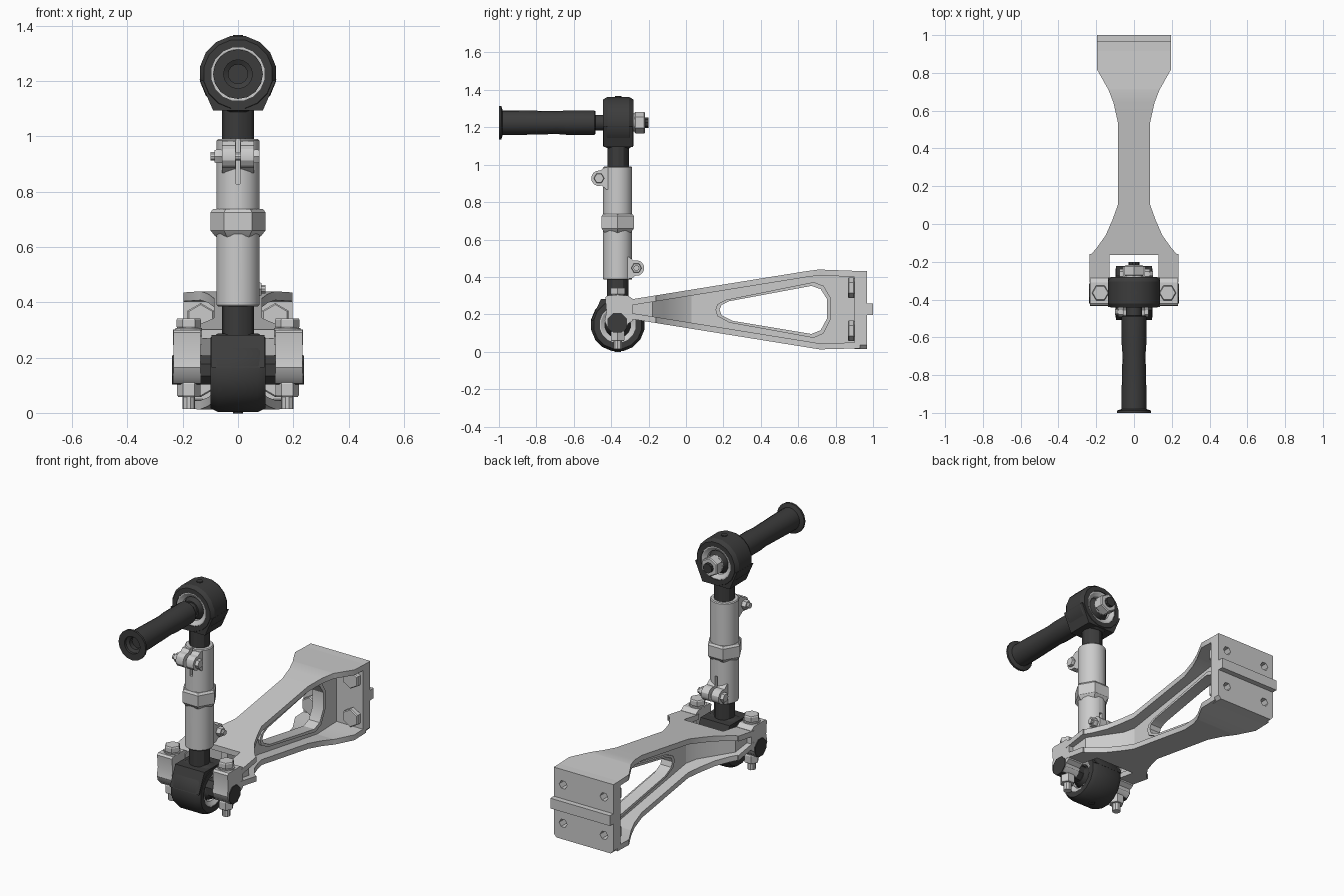
import bpy, bmesh
from math import sin, cos, pi, radians
from mathutils import Vector

if "Cube" in bpy.data.objects:
    bpy.data.objects.remove(bpy.data.objects["Cube"])

dark = bpy.data.materials.new("dark_steel")
dark.diffuse_color = (0.045, 0.045, 0.045, 1)
dark.use_nodes = True
dark.node_tree.nodes["Principled BSDF"].inputs["Base Color"].default_value = dark.diffuse_color


def place(axis, h, u, v):
    return Vector({'X': (h, u, v), 'Y': (u, h, v), 'Z': (u, v, h)}[axis])


def finish(bm, name, mat=None):
    bmesh.ops.remove_doubles(bm, verts=bm.verts, dist=1e-5)
    bmesh.ops.recalc_face_normals(bm, faces=bm.faces)
    me = bpy.data.meshes.new(name)
    bm.to_mesh(me)
    bm.free()
    ob = bpy.data.objects.new(name, me)
    bpy.context.collection.objects.link(ob)
    if mat:
        me.materials.append(mat)
    return ob


def lathe(name, centre, axis, profile, n=16, mat=None, phase=0.0):
    """Turn a (radius, height) profile about an axis through centre."""
    bm = bmesh.new()
    rings = [[bm.verts.new(Vector(centre) + place(axis, h, r * cos(phase + 2 * pi * i / n),
                                                  r * sin(phase + 2 * pi * i / n)))
              for i in range(n)] for r, h in profile]
    for a, b in zip(rings, rings[1:]):
        for i in range(n):
            j = (i + 1) % n
            bm.faces.new((a[i], a[j], b[j], b[i]))
    return finish(bm, name, mat)


def cyl(name, centre, axis, r, a, b, n=12, mat=None, phase=0.0):
    return lathe(name, centre, axis, [(0, a), (r, a), (r, b), (0, b)], n, mat, phase)


def hexa(name, centre, axis, r, a, b, mat=None, phase=0.0):
    """Hexagonal head or nut with small chamfers."""
    c = 0.006
    return lathe(name, centre, axis, [(0, a), (r * .9, a), (r, a + c), (r, b - c), (r * .9, b), (0, b)],
                 6, mat, phase)


def prism(name, axis, loops, a, b, mat=None):
    """Extrude an outline (first loop) with holes (other loops) along an axis."""
    bm = bmesh.new()
    edges = []
    for loop in loops:
        vs = [bm.verts.new(place(axis, a, u, v)) for u, v in loop]
        edges += [bm.edges.new((vs[i - 1], vs[i])) for i in range(len(vs))]
    bmesh.ops.triangle_fill(bm, use_beauty=True, edges=edges)
    ext = bmesh.ops.extrude_face_region(bm, geom=bm.faces[:])
    bmesh.ops.translate(bm, vec=place(axis, b - a, 0, 0),
                        verts=[e for e in ext['geom'] if isinstance(e, bmesh.types.BMVert)])
    return finish(bm, name, mat)


def loft(name, stations):
    """Box sections (y, x0, x1, z0, z1) joined along y."""
    bm = bmesh.new()
    secs = [[bm.verts.new(p) for p in ((x0, y, z0), (x1, y, z0), (x1, y, z1), (x0, y, z1))]
            for y, x0, x1, z0, z1 in stations]
    for a, b in zip(secs, secs[1:]):
        for i in range(4):
            bm.faces.new((a[i - 1], a[i], b[i], b[i - 1]))
    bm.faces.new(secs[0])
    bm.faces.new(secs[-1])
    return finish(bm, name)


def top(y):
    return 0.287 + (y + 0.25) * 0.161 if y < 0.7 else 0.44 - (y - 0.7) * 0.037


def bot(y):
    return 0.168 - (y + 0.25) * 0.161 if y < 0.72 else 0.012 + (y - 0.72) * 0.032


YR = -0.365                      # y of the upright rod
T = 0.032                        # flange thickness

# --- bracket: top and bottom flanges with waisted outline and forked front
plan = [(-0.3, .13, .235), (-0.165, .13, .235), (-0.165, 0, .232), (-0.13, 0, .2), (-0.06, 0, .15),
        (0.02, 0, .115), (0.1, 0, .086), (0.54, 0, .086), (0.64, 0, .108), (0.71, 0, .135),
        (0.82, 0, .197), (0.93, 0, .197)]
main = plan[2:10] + [(0.715, 0, .138)] + plan[10:]
loft("top_flange", [(y, -w, w, top(y) - T, top(y)) for y, _, w in main])
loft("bottom_flange", [(y, -w, w, bot(y), bot(y) + T) for y, _, w in main])

# --- web with its long window and raised rim
window = [(0.18, .225), (0.19, .25), (0.23, .27), (0.67, .352), (0.72, .335), (0.755, .28),
          (0.755, .18), (0.72, .115), (0.67, .095), (0.25, .165), (0.19, .195)]
cy, cz = 0.5, 0.225
rim = [(cy + (y - cy) * 1.07, cz + (z - cz) * 1.16) for y, z in window]
ys = [-0.13, 0.71, 0.93]
web = [(y, bot(y) + .01) for y in ys] + [(y, top(y) - .01) for y in reversed(ys)]
prism("web", 'X', [web, window], -0.022, 0.022)
prism("window_rim", 'X', [rim, window], -0.036, 0.036)

# --- back plate with four bolt holes, locating key and bolts
holes = [(sx * .135, z) for sx in (-1, 1) for z in (.112, .342)]
outline = [(-.197, .035), (-.18, .016), (.18, .016), (.197, .035),
           (.197, .432), (-.197, .432)]
prism("back_plate", 'Y', [outline] + [[(x + .026 * cos(k * pi / 3), z + .026 * sin(k * pi / 3))
                                       for k in range(6)] for x, z in holes], 0.9, 0.968)
prism("locating_key", 'Y', [[(-.197, .197), (.197, .197), (.197, .258), (-.197, .258)]], 0.96, 1.0)
for x, z in holes:
    hexa("plate_bolt", (x, 0, z), 'Y', .055, 0.865, 0.902, phase=pi / 2)

# --- fork arms, lugs, clamp bolts (both sides)
for s in (-1, 1):
    for nm, f in (("fork_top", lambda y: (top(y) - T, top(y))), ("fork_bottom", lambda y: (bot(y), bot(y) + T))):
        loft(nm, [(y, s * .13, s * .235, *f(y)) for y in (-0.31, -0.16)])
    loft("fork_web", [(y, s * a, s * b, bot(y) + .01, top(y) - .01) for y, a, b in
                      ((-0.31, .145, .205), (-0.18, .145, .2), (-0.12, .09, .14), (-0.03, 0, .05), (0.03, 0, .022))])
    prism("fork_lug", 'X', [[(-.432, .29), (-.42, .3), (-.31, .3), (-.285, .283), (-.285, .165), (-.31, .15),
                             (-.32, .125), (-.34, .108), (-.395, .108), (-.42, .13), (-.435, .165),
                             (-.425, .215)]], s * .135, s * .233)
    c = (s * .178, YR, 0)
    cyl("lug_washer", c, 'Z', .048, .298, .307, 14)
    hexa("lug_bolt_head", c, 'Z', .045, .306, .342)
    hexa("lug_nut", c, 'Z', .042, .058, .11)
    cyl("lug_bolt_end", c, 'Z', .023, .014, .06, 10)
cyl("cross_pin", (0, YR - .003, .155), 'X', .056, -.238, .238, 8, dark, pi / 8)


# --- ball joints: barrel housing, light race, dark ball, skirt and neck
def joint(tag, c, axis, r, w, up, neck_end):
    lathe(tag + "_housing", c, axis, [(.098, -w), (r * .9, -w), (r, -w * .72), (r, w * .72), (r * .9, w),
                                      (.098, w), (.098, -w)], 16, dark, pi / 16)
    lathe(tag + "_race", c, axis, [(.1, -w + .004), (.1, w - .004), (.092, w - .004), (.07, w - .018),
                                   (.07, -w + .018), (.092, -w + .004), (.1, -w + .004)], 16, None, pi / 16)
    lathe(tag + "_ball", c, axis, [(0, -w), (.05, -w), (.072, -w * .5), (.072, w * .5), (.05, w), (0, w)], 16, dark)
    h, m = up * r * .94, w * .97
    u0, h0 = (c[1], c[0]) if axis == 'X' else (c[0], c[1])
    inner = .1
    prism(tag + "_skirt", axis, [[(u0 - r * .99, c[2] + up * .02), (u0 - .09, c[2] + h), (u0 + .09, c[2] + h),
                                  (u0 + r * .99, c[2] + up * .02), (u0 + inner * .95, c[2] + up * .035),
                                  (u0 + .05, c[2] + up * .1), (u0 - .05, c[2] + up * .1),
                                  (u0 - inner * .95, c[2] + up * .035)]], h0 - m, h0 + m, dark)
    cyl(tag + "_neck", (c[0], c[1], 0), 'Z', .057, c[2] + up * .11, neck_end, 12, dark)
    cyl(tag + "_grease_plug", (c[0], c[1], c[2]), 'Z', .018, -up * r * .9, -up * (r + .002), 8, dark)


joint("lower_joint", (0, YR, .145), 'X', .145, .099, 1, .42)
joint("upper_joint", (0, YR + .003, 1.225), 'Y', .14, .081, -1, .95)

# --- turnbuckle tube with clamp slots at both ends
tube = lathe("turnbuckle_tube", (0, YR, 0), 'Z', [(0, .385), (.074, .385), (.079, .39), (.079, .985),
                                                  (.074, .99), (0, .99)], 16, None, pi / 16)
lathe("turnbuckle_hex", (0, YR, 0), 'Z', [(.07, .63), (.084, .64), (.1, .66), (.1, .725), (.09, .737),
                                          (.07, .737)], 6)
for s in (1, -1):
    y0, z0 = YR - s * .1, .6875 + s * .24
    # slot
    slot = loft("slot_cutter", [(YR - s * .12, -.008, .008, z0 - .1, z0 + .1),
                                (YR - s * .055, -.008, .008, z0 - .1, z0 + .1)])
    mod = tube.modifiers.new("slot", 'BOOLEAN')
    mod.operation, mod.object, mod.solver = 'DIFFERENCE', slot, 'EXACT'
    bpy.context.view_layer.objects.active = tube
    bpy.ops.object.modifier_apply(modifier=mod.name)
    bpy.data.objects.remove(slot)
    # ears
    ear = [(y0 + s * .05, z0 + s * .058), (y0 + s * .025, z0 + s * .056)]
    ear += [(y0 + s * .042 * cos(a), z0 + s * .042 * sin(a)) for a in [radians(d) for d in range(80, 300, 30)]]
    ear += [(y0 + s * .04, z0 - s * .06), (y0 + s * .05, z0 - s * .06)]
    for e in (-1, 1):
        prism("clamp_ear", 'X', [ear], e * .009, e * .058)
    # clamp bolt
    c = (0, y0, z0)
    cyl("clamp_bolt", c, 'X', .016, -s * .1, s * .06, 10)
    hexa("clamp_nut", c, 'X', .028, *sorted((-s * .085, -s * .055)))
    hexa("clamp_bolt_head", c, 'X', .028, *sorted((s * .055, s * .078)))

# --- handle stud with flanged, recessed end, and its nut at the rear
hc = (0, 0, 1.225)
lathe("handle", hc, 'Y', [(0, -.95), (.035, -.95), (.035, -.975), (.052, -.985), (.052, -1), (.09, -1),
                          (.09, -.988), (.066, -.98), (.066, -.9), (.061, -.69), (.065, -.64), (.065, -.49),
                          (.06, -.484), (.042, -.484), (.042, -.43), (0, -.43)], 16, dark)
lathe("stud_washer", hc, 'Y', [(0, -.284), (.05, -.284), (.05, -.272), (0, -.272)], 14)
hexa("stud_nut", hc, 'Y', .058, -.275, -.218, None, pi / 6)
cyl("stud_end", hc, 'Y', .029, -.25, -.2, 10, dark)

# --- smooth shading with sharp edges kept
bpy.ops.object.select_all(action='DESELECT')
for ob in bpy.context.scene.objects:
    ob.select_set(True)
    bpy.context.view_layer.objects.active = ob
bpy.ops.object.shade_smooth_by_angle(angle=radians(30))
